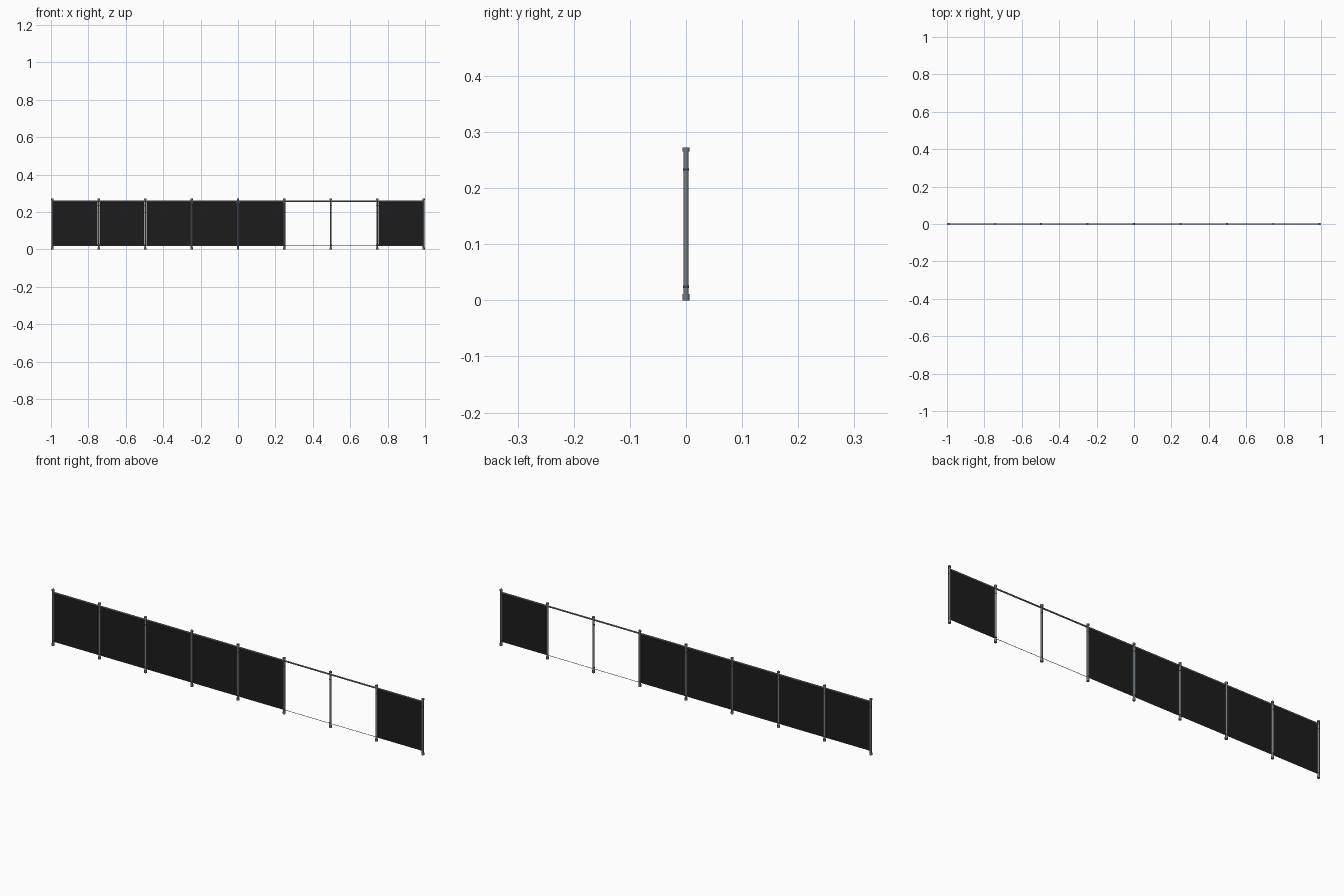
import bpy, math

if "Cube" in bpy.data.objects:
    bpy.data.objects.remove(bpy.data.objects["Cube"])

def mat(name, c):
    m = bpy.data.materials.new(name)
    m.diffuse_color = (*c, 1)
    m.use_nodes = True
    m.node_tree.nodes["Principled BSDF"].inputs["Base Color"].default_value = m.diffuse_color
    return m

STEEL = mat("grey_steel", (0.17, 0.20, 0.215))
DARK = mat("dark_steel", (0.06, 0.065, 0.07))
MESH = mat("black_mesh", (0.012, 0.012, 0.012))

N, HALF = 8, 0.9925
STEP = 2 * HALF / N

def rod(name, r, length, loc, m, axis="z", sides=12):
    rot = (0, math.pi / 2, 0) if axis == "x" else (0, 0, 0)
    bpy.ops.mesh.primitive_cylinder_add(vertices=sides, radius=r, depth=length,
                                        location=loc, rotation=rot)
    o = bpy.context.object
    o.name = name
    o.data.materials.append(m)
    bpy.ops.object.shade_smooth_by_angle(angle=math.radians(40))
    return o

# posts with foot sleeve, cap and clamp bands
for i in range(N + 1):
    x = -HALF + i * STEP
    rod("post", 0.0048, 0.266, (x, 0, 0.136), STEEL)
    rod("post_foot", 0.0066, 0.011, (x, 0, 0.0055), STEEL)
    rod("post_cap", 0.0066, 0.007, (x, 0, 0.2685), STEEL)
    for z in (0.024, 0.233):
        rod("clamp_band", 0.0056, 0.004, (x, 0, z), DARK)

# top rail and bottom tension wire
rod("top_rail", 0.0036, 2 * HALF, (0, 0, 0.257), STEEL, "x")
rod("bottom_wire", 0.0010, 2 * HALF, (0, 0, 0.019), STEEL, "x", 6)

# mesh panels, two bays are left open, each with slim side rods
for i in range(N):
    if i in (5, 6):
        continue
    x = -HALF + (i + 0.5) * STEP
    w = STEP - 0.014
    bpy.ops.mesh.primitive_cube_add(size=1, location=(x, 0, 0.136))
    o = bpy.context.object
    o.name = "mesh_panel"
    o.scale = (w, 0.001, 0.234)
    o.data.materials.append(MESH)
    for s in (-1, 1):
        rod("tension_rod", 0.0012, 0.232, (x + s * w / 2, 0, 0.136), DARK, sides=6)
